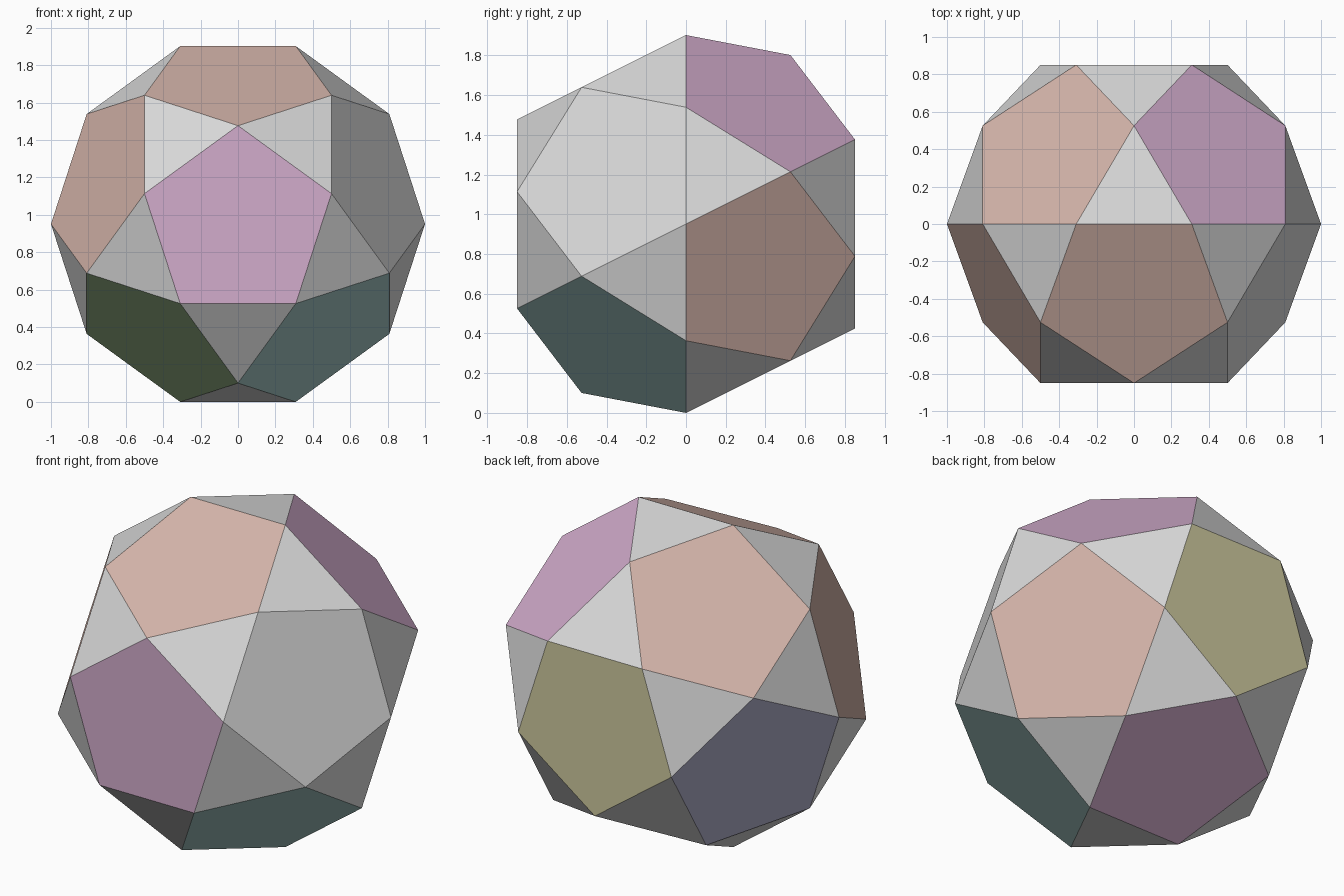
import bpy, bmesh, math

if "Cube" in bpy.data.objects:
    bpy.data.objects.remove(bpy.data.objects["Cube"])

# Icosidodecahedron of radius 1 with a pentagon facing front (-y)
A, B = 0.85065, 0.52573          # layer depths / layer radii
CENTRE_Z = math.sin(math.radians(72))

COLOURS = {
    "light_grey": (0.70, 0.70, 0.70),
    "salmon": (0.665, 0.462, 0.402),
    "mauve": (0.645, 0.413, 0.604),
    "green": (0.342, 0.515, 0.275),
    "teal": (0.352, 0.546, 0.527),
    "olive_yellow": (0.610, 0.578, 0.342),
    "slate_blue": (0.445, 0.434, 0.604),
}
NAMES = list(COLOURS)

# Colours of the ten side pentagons, by their angle around the y axis
RING = {18: "light_grey", 54: "mauve", 90: "salmon", 126: "salmon",
        162: "salmon", 198: "slate_blue", 234: "green", 270: "mauve",
        306: "teal", 342: "salmon"}


def add_ring(bm, y, radius, count, start):
    for k in range(count):
        a = math.radians(start + 360 * k / count)
        bm.verts.new((radius * math.cos(a), y, CENTRE_Z + radius * math.sin(a)))


# Vertex layers from front to back, wrapped in a hull
bm = bmesh.new()
for y, radius, count, start in ((-A, B, 5, 90), (-B, A, 5, 270), (0, 1, 10, 0),
                                (B, A, 5, 90), (A, B, 5, 270)):
    add_ring(bm, y, radius, count, start)
bmesh.ops.convex_hull(bm, input=bm.verts[:])
bmesh.ops.dissolve_limit(bm, angle_limit=math.radians(3),
                         verts=bm.verts[:], edges=bm.edges[:])
bmesh.ops.recalc_face_normals(bm, faces=bm.faces[:])
bm.normal_update()

# Triangles are grey, pentagons are coloured by direction
for f in bm.faces:
    n = f.normal
    if len(f.verts) == 3:
        name = "light_grey"
    elif abs(n.y) > 0.9:
        name = "mauve" if n.y < 0 else "olive_yellow"
    else:
        angle = math.degrees(math.atan2(n.z, n.x)) % 360
        name = RING[min(RING, key=lambda a: abs(a - angle))]
    f.material_index = NAMES.index(name)
    f.smooth = False

mesh = bpy.data.meshes.new("polyhedron")
bm.to_mesh(mesh)
bm.free()
for name, rgb in COLOURS.items():
    mat = bpy.data.materials.new(name)
    mat.diffuse_color = (*rgb, 1)
    mat.use_nodes = True
    mat.node_tree.nodes["Principled BSDF"].inputs["Base Color"].default_value = mat.diffuse_color
    mesh.materials.append(mat)
bpy.context.collection.objects.link(bpy.data.objects.new("polyhedron", mesh))
